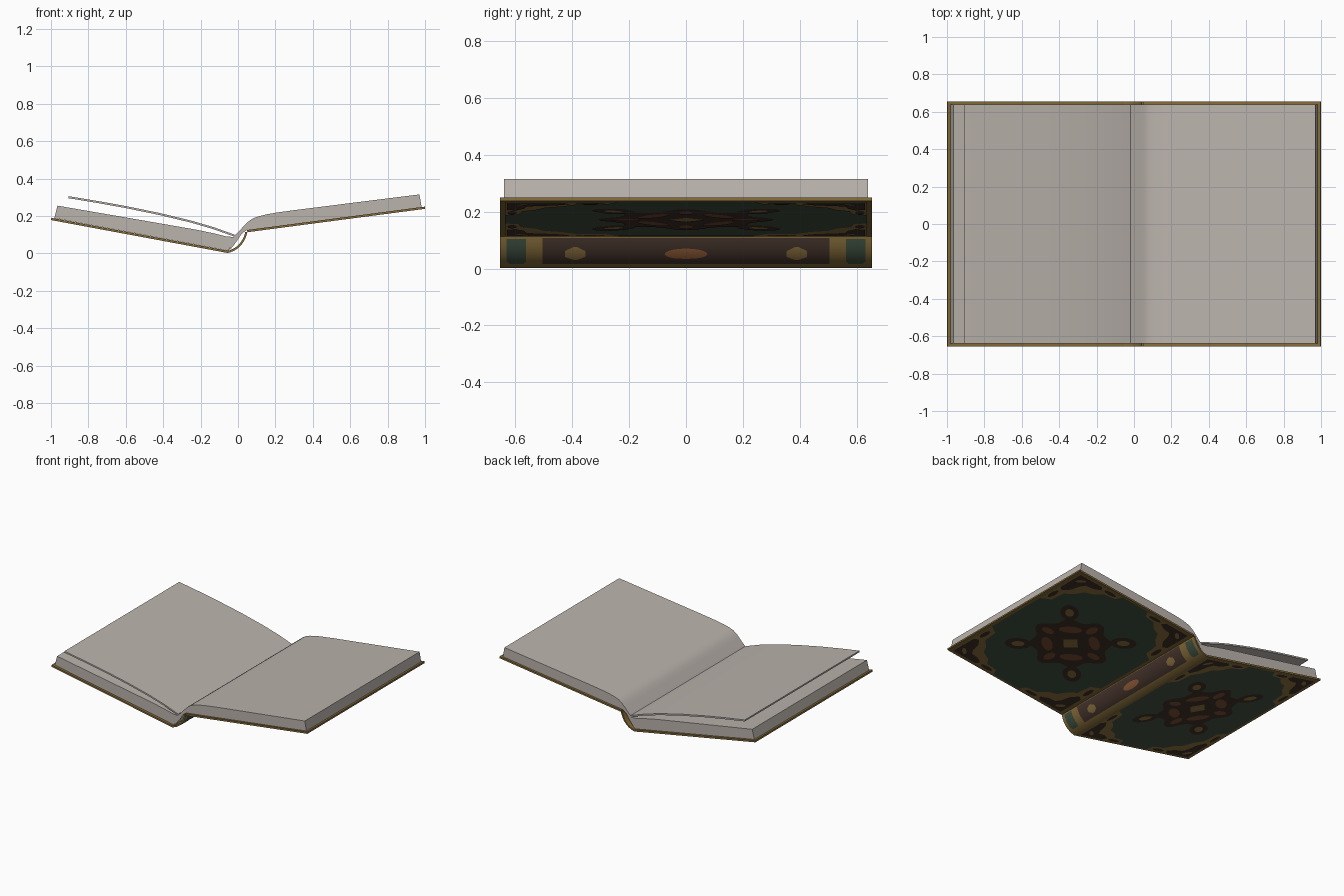
import bpy, bmesh, math
from mathutils import Vector

if "Cube" in bpy.data.objects:
    bpy.data.objects.remove(bpy.data.objects["Cube"])


def material(name, r, g, b):
    m = bpy.data.materials.new(name)
    m.use_nodes = True
    m.diffuse_color = (r, g, b, 1)
    bsdf = next(n for n in m.node_tree.nodes if n.type == "BSDF_PRINCIPLED")
    bsdf.inputs["Base Color"].default_value = (r, g, b, 1)
    bsdf.inputs["Roughness"].default_value = 0.8
    return m


PAPER, GOLD, GILT, GREEN, BROWN, RUST, ORANGE, LEATHER, TEAL = range(9)
PALETTE = [
    material("paper", 0.5, 0.455, 0.42),
    material("old gold", 0.235, 0.15, 0.042),
    material("ornament gilt", 0.27, 0.17, 0.05),
    material("dark green", 0.056, 0.082, 0.053),
    material("dark brown", 0.052, 0.03, 0.022),
    material("rust", 0.19, 0.075, 0.03),
    material("burnt orange", 0.3, 0.115, 0.042),
    material("spine leather", 0.062, 0.035, 0.026),
    material("faded teal", 0.048, 0.078, 0.05),
]
HALF = 0.655          # half height of the boards
PAGE_HALF = 0.64      # half height of the pages


def finish(name, bm, smooth=False):
    mesh = bpy.data.meshes.new(name)
    bm.to_mesh(mesh)
    bm.free()
    for m in PALETTE:
        mesh.materials.append(m)
    ob = bpy.data.objects.new(name, mesh)
    bpy.context.collection.objects.link(ob)
    if smooth:
        bpy.ops.object.select_all(action="DESELECT")
        ob.select_set(True)
        bpy.context.view_layer.objects.active = ob
        bpy.ops.object.shade_smooth_by_angle(angle=math.radians(35))


def prism(name, profile, half, colour, smooth=False):
    """Extrude a closed (x, z) profile along y."""
    bm = bmesh.new()
    face = bm.faces.new([bm.verts.new((x, -half, z)) for x, z in profile])
    ext = bmesh.ops.extrude_face_region(bm, geom=[face])["geom"]
    moved = [v for v in ext if isinstance(v, bmesh.types.BMVert)]
    bmesh.ops.translate(bm, verts=moved, vec=(0, 2 * half, 0))
    bmesh.ops.recalc_face_normals(bm, faces=bm.faces)
    for f in bm.faces:
        f.material_index = colour
    finish(name, bm, smooth)


def ellipse(cx, cy, rx, ry, turn=0, n=16):
    pts = []
    for i in range(n):
        a = math.tau * i / n
        p, q = rx * math.cos(a), ry * math.sin(a)
        pts.append((cx + p * math.cos(turn) - q * math.sin(turn),
                    cy + p * math.sin(turn) + q * math.cos(turn)))
    return pts


# Corner ornament and its dark leaf, measured inward from a board corner
CORNER = [(0, 0), (0.35, 0), (0.33, 0.05), (0.25, 0.06), (0.21, 0.11),
          (0.15, 0.14), (0.12, 0.2), (0.07, 0.25), (0.06, 0.36), (0, 0.4)]
LEAF = [(0, 0), (0.18, 0), (0.2, 0.03), (0.15, 0.06), (0.1, 0.065),
        (0.08, 0.1), (0.065, 0.17), (0.03, 0.22), (0, 0.2)]


def board(side, start, end):
    """One cover board with its painted outer face."""
    a, b = Vector((start[0], 0, start[1])), Vector((end[0], 0, end[1]))
    along = (b - a).normalized()
    out = Vector((along.z, 0, -along.x))
    inner = [p - out * 0.012 for p in (b, a)]
    prism(side + "_cover", [(p.x, p.z) for p in (a, b, *inner)], HALF, GOLD)

    bm = bmesh.new()
    mid, w, h = (a + b) / 2, (b - a).length / 2 - 0.022, HALF - 0.018

    def paint(points, colour, layer):
        verts = [bm.verts.new(mid + along * u + Vector((0, v, 0)) + out * 0.0012 * layer)
                 for u, v in points]
        f = bm.faces.new(verts)
        f.normal_update()
        if f.normal.dot(out) < 0:
            f.normal_flip()
        f.material_index = colour

    # Field and corner spandrels
    paint([(-w, -h), (w, -h), (w, h), (-w, h)], GREEN, 1)
    for sx in (-1, 1):
        for sy in (-1, 1):
            paint([(sx * (w - u), sy * (h - v)) for u, v in CORNER], GILT, 2)
            paint([(sx * (w - 0.008 - u), sy * (h - 0.008 - v)) for u, v in LEAF],
                  BROWN, 3)
            paint(ellipse(sx * (w - 0.27), sy * (h - 0.025), 0.045, 0.016), BROWN, 3)
            paint(ellipse(sx * (w - 0.025), sy * (h - 0.3), 0.016, 0.05), BROWN, 3)
            paint(ellipse(sx * (w - 0.055), sy * (h - 0.06), 0.034, 0.014,
                          -sx * sy * 0.8), GILT, 4)
            # Diagonal lobes of the medallion
            turn = math.atan2(sy * 0.255, sx * 0.225)
            paint(ellipse(sx * 0.19, sy * 0.215, 0.13, 0.025, turn), BROWN, 2)
            paint(ellipse(sx * 0.225, sy * 0.255, 0.085, 0.06, turn), BROWN, 3)
            paint(ellipse(sx * 0.225, sy * 0.255, 0.042, 0.028, turn), GILT, 4)
            paint(ellipse(sx * 0.1, sy * 0.115, 0.035, 0.075, turn), RUST, 4)
    # Scalloped medallion body
    body = []
    for i in range(64):
        t = math.tau * i / 64
        r = 0.245 + 0.022 * math.cos(8 * t) + 0.012 * math.cos(4 * t)
        body.append((r * math.cos(t), r * 1.1 * math.sin(t)))
    paint(body, BROWN, 3)
    for s in (-1, 1):
        paint(ellipse(s * 0.19, 0, 0.045, 0.028), RUST, 4)
        paint(ellipse(0, s * 0.21, 0.028, 0.05), RUST, 4)
    paint([(-0.06, 0), (0, -0.068), (0.06, 0), (0, 0.068)], GILT, 4)
    finish(side + "_cover_ornament", bm)


LEFT_HINGE, RIGHT_HINGE = (-0.055, 0.002), (0.05, 0.113)
board("right", (-1.0, 0.178), LEFT_HINGE)
board("left", RIGHT_HINGE, (1.0, 0.238))


# Curved spine joining the boards
def spine_point(t, lift=0.0):
    p0, p1, p2 = Vector(LEFT_HINGE), Vector((0.028, 0.022)), Vector(RIGHT_HINGE)
    p = p0 * (1 - t) ** 2 + p1 * 2 * t * (1 - t) + p2 * t * t
    d = ((p1 - p0) * (1 - t) + (p2 - p1) * t).normalized()
    return p + Vector((d.y, -d.x)) * lift


STEPS = 12
arc = [i / STEPS for i in range(STEPS + 1)]
outer = [tuple(spine_point(t)) for t in arc]
inner = [tuple(spine_point(t, -0.011)) for t in reversed(arc)]
prism("spine", outer + inner, HALF, GOLD, True)

bm = bmesh.new()


def spine_patch(y, half_width, t0, t1, colour, lift, shape=lambda k: 1.0):
    """Painted strip that follows the spine; shape gives its width along the arc."""
    rows = []
    for i in range(STEPS + 1):
        k = i / STEPS
        x, z = spine_point(t0 + (t1 - t0) * k, lift)
        hw = half_width * max(shape(k), 0.03)
        rows.append([bm.verts.new((x, y + s * hw, z)) for s in (-1, 1)])
    for lo, hi in zip(rows, rows[1:]):
        f = bm.faces.new((lo[0], lo[1], hi[1], hi[0]))
        f.normal_update()
        if f.normal.x - f.normal.z < 0:
            f.normal_flip()
        f.material_index = colour


def rounded(k):
    return math.sqrt(max(0, 1 - (2 * k - 1) ** 2))


def diamond(k):
    return min(1, 1.5 * (1 - abs(2 * k - 1)) + 0.2)


def tab(k):
    return min(1, 0.7 + 2 * k)


spine_patch(0, 0.505, 0.26, 0.97, LEATHER, 0.001)
spine_patch(0, 0.075, 0.46, 0.75, ORANGE, 0.002, rounded)
for s in (-1, 1):
    spine_patch(s * 0.39, 0.036, 0.43, 0.78, GILT, 0.002, diamond)
    spine_patch(s * 0.597, 0.034, 0.26, 0.95, TEAL, 0.001, tab)
finish("spine_ornament", bm, True)

# Page blocks
prism("right_pages", [(-0.982, 0.188), (-0.965, 0.255), (-0.6, 0.192), (-0.22, 0.126),
                      (-0.12, 0.105), (-0.06, 0.09), (-0.025, 0.088), (-0.05, 0.014)],
      PAGE_HALF, PAPER, True)
prism("left_pages", [(-0.045, 0.016), (-0.042, 0.06), (-0.02, 0.093), (0.0, 0.112),
                     (0.03, 0.145), (0.055, 0.17), (0.08, 0.187), (0.11, 0.198),
                     (0.15, 0.208), (0.2, 0.217), (0.3, 0.231), (0.97, 0.315),
                     (0.982, 0.247), (0.045, 0.124), (0.02, 0.105), (-0.01, 0.06)],
      PAGE_HALF, PAPER, True)

# Loose leaf lifting from the right-hand block
leaf = [(-0.907, 0.306), (-0.75, 0.28), (-0.6, 0.253), (-0.42, 0.216),
        (-0.25, 0.175), (-0.13, 0.14), (-0.06, 0.115), (-0.018, 0.1)]
prism("loose_leaf", leaf + [(x, z - 0.011) for x, z in reversed(leaf)],
      PAGE_HALF, PAPER, True)
